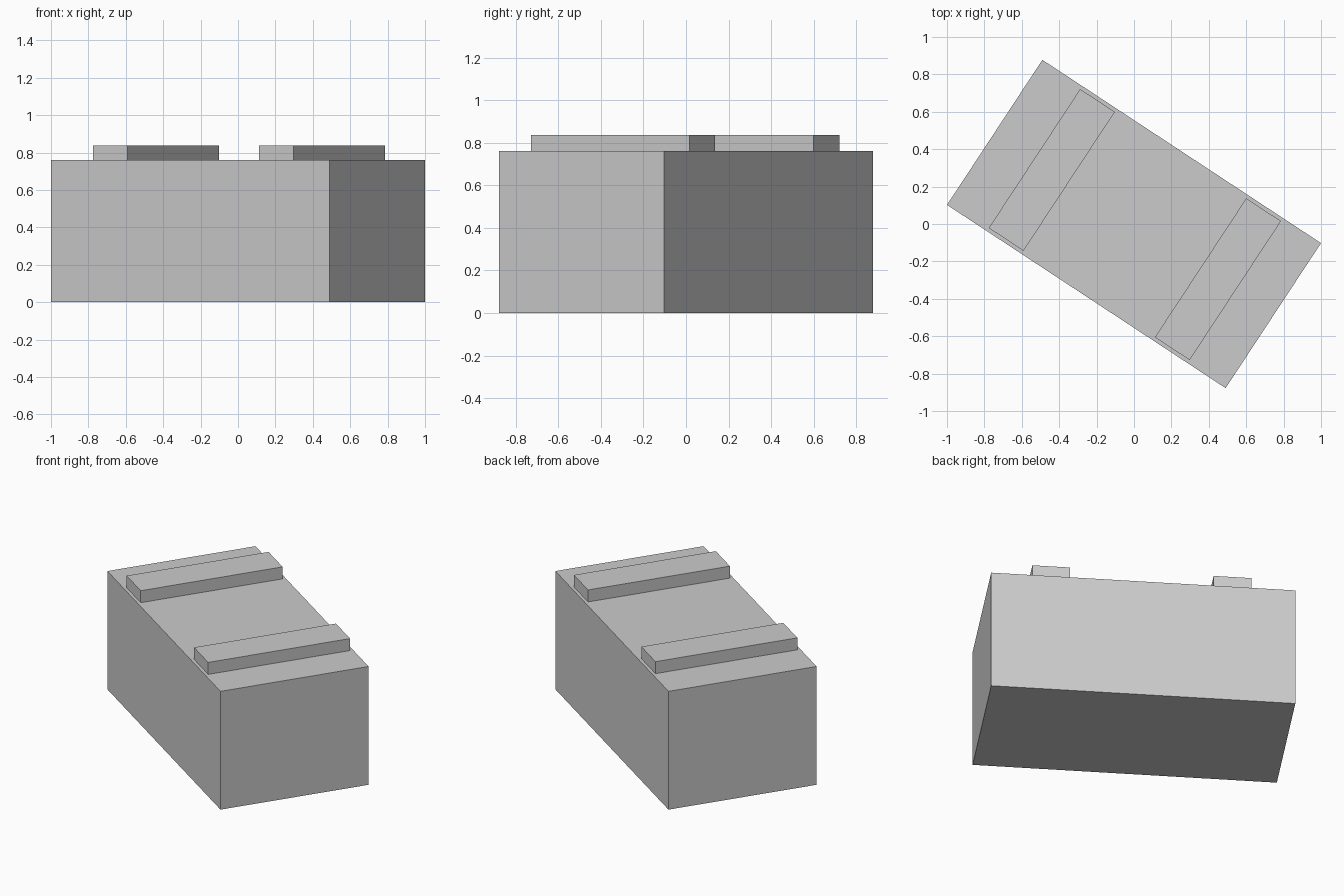
import bpy
from math import radians
from mathutils import Matrix, Vector

cube = bpy.data.objects.get("Cube")
if cube:
    bpy.data.objects.remove(cube, do_unlink=True)

# Single flat grey
grey = bpy.data.materials.new("light_grey")
grey.use_nodes = True
colour = (0.6, 0.6, 0.6, 1)
grey.diffuse_color = colour
grey.node_tree.nodes["Principled BSDF"].inputs["Base Color"].default_value = colour

TURN = Matrix.Rotation(radians(-33.33), 4, "Z")
BODY_HEIGHT = 0.76


def box(name, along, size, bottom):
    """Box turned with the building, offset along its long axis."""
    centre = TURN @ Vector((along, 0, bottom + size[2] / 2))
    bpy.ops.mesh.primitive_cube_add(size=1)
    obj = bpy.context.object
    obj.name = name
    obj.data.transform(Matrix.Diagonal((*size, 1)))
    obj.matrix_world = Matrix.Translation(centre) @ TURN
    obj.data.materials.append(grey)
    return obj


# Main block
box("main_block", 0, (1.783, 0.928, BODY_HEIGHT), 0)

# Two raised strips across the roof
for name, along in (("left_roof_strip", 0.537), ("right_roof_strip", -0.526)):
    box(name, along, (0.222, 0.889, 0.077), BODY_HEIGHT)
